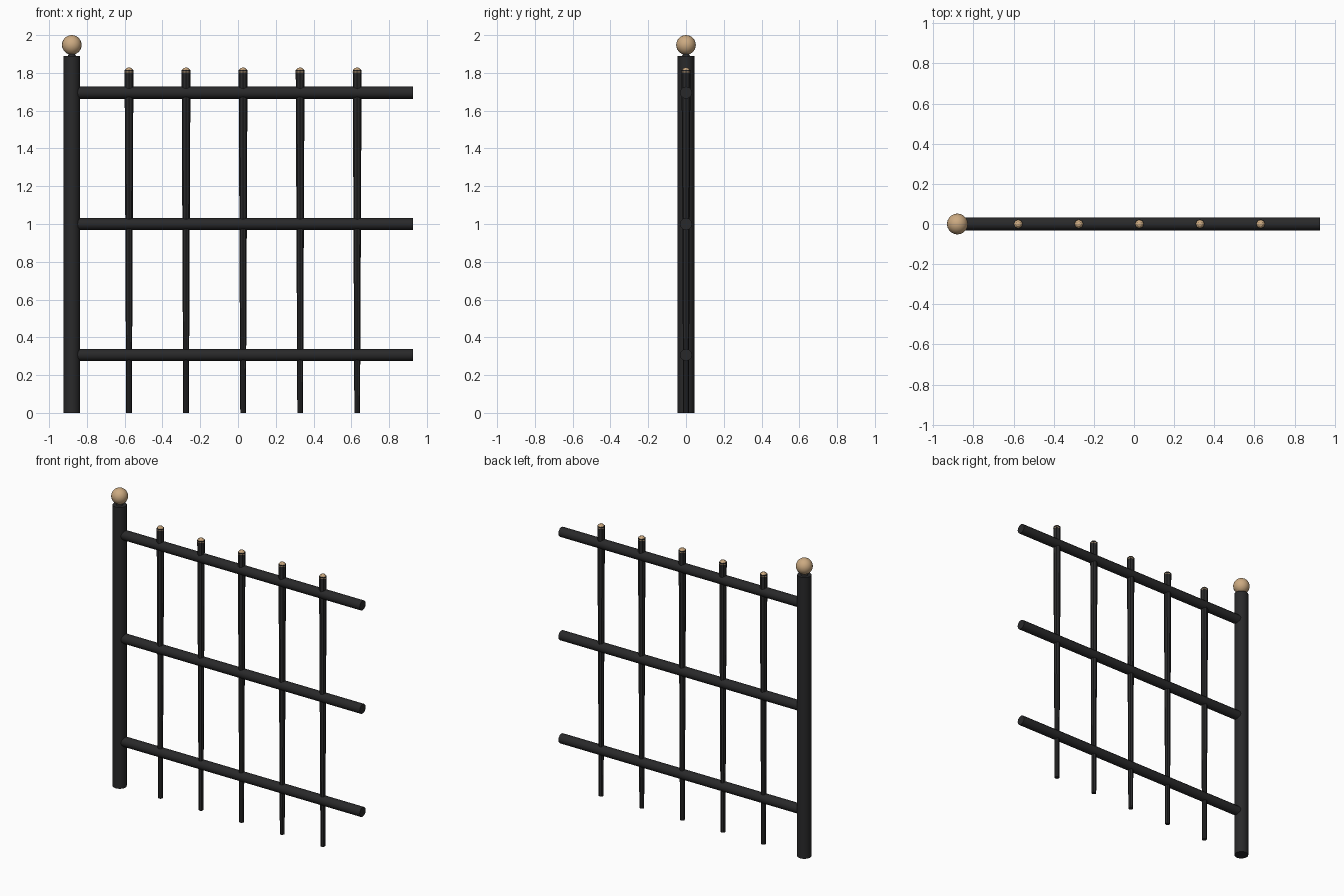
import bpy, math

if "Cube" in bpy.data.objects:
    bpy.data.objects.remove(bpy.data.objects["Cube"])


def material(name, rgb):
    m = bpy.data.materials.new(name)
    m.diffuse_color = (*rgb, 1)
    m.use_nodes = True
    m.node_tree.nodes["Principled BSDF"].inputs["Base Color"].default_value = m.diffuse_color
    return m


iron = material("black_iron", (0.022, 0.022, 0.023))
brass = material("tan_brass", (0.60, 0.40, 0.22))


def finish(name, mat, smooth=True):
    ob = bpy.context.object
    ob.name = name
    ob.data.materials.append(mat)
    if smooth:
        bpy.ops.object.shade_smooth_by_angle(angle=math.radians(40))
    return ob


def rod(name, r_low, r_high, z0, z1, x, sides, smooth=True):
    bpy.ops.mesh.primitive_cone_add(vertices=sides, radius1=r_low, radius2=r_high,
                                    depth=z1 - z0, location=(x, 0, (z0 + z1) / 2))
    return finish(name, iron, smooth)


def ball(name, r, x, z, segments, rings, smooth=True):
    bpy.ops.mesh.primitive_uv_sphere_add(segments=segments, ring_count=rings,
                                         radius=r, location=(x, 0, z))
    return finish(name, brass, smooth)


POST_X = -0.88

# End post with its short neck and ball finial
rod("post", 0.044, 0.044, 0, 1.89, POST_X, 16)
rod("finial_neck", 0.024, 0.014, 1.885, 1.905, POST_X, 12)
ball("post_finial", 0.052, POST_X, 1.948, 20, 14)

# Three horizontal rails running out of the post
for i, z in enumerate((0.307, 1.0, 1.695)):
    x0, x1 = -0.86, 0.927
    bpy.ops.mesh.primitive_cylinder_add(vertices=12, radius=0.032, depth=x1 - x0,
                                        location=((x0 + x1) / 2, 0, z),
                                        rotation=(0, math.pi / 2, 0))
    finish(f"rail_{i + 1}", iron)

# Tapered upright bars with small caps
for i in range(5):
    x = -0.577 + 0.302 * i
    rod(f"bar_{i + 1}", 0.015, 0.0235, 0, 1.815, x, 8, smooth=False)
    ball(f"bar_cap_{i + 1}", 0.024, x, 1.805, 8, 6, smooth=False)
